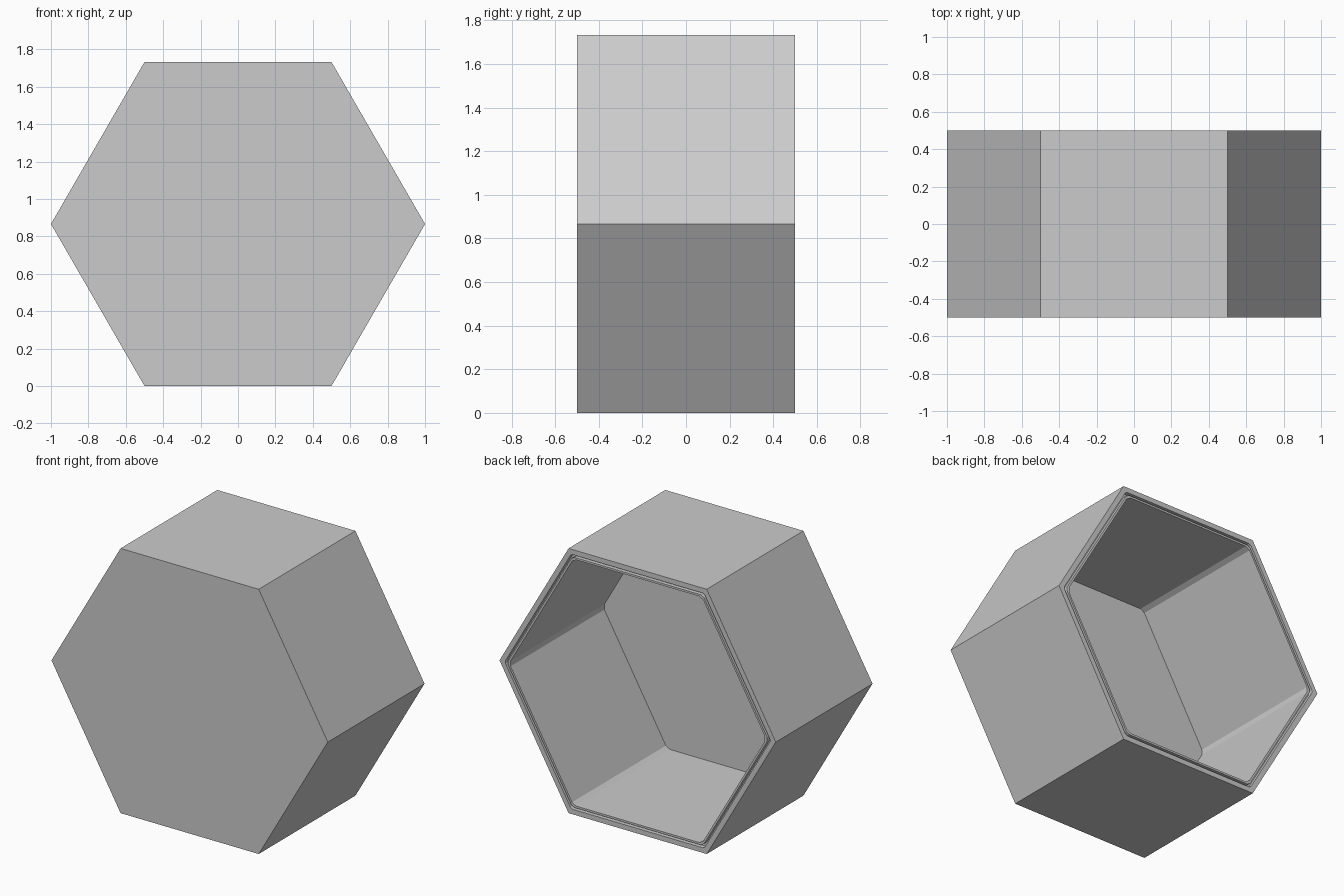
import bpy, bmesh, math
from mathutils import Vector

if "Cube" in bpy.data.objects:
    bpy.data.objects.remove(bpy.data.objects["Cube"])

APOTHEM = math.sqrt(3) / 2


def hex_ring(bm, radius, y, chamfer):
    """Hexagon in the xz plane with each corner cut back by chamfer."""
    corners = [Vector((radius * math.cos(math.radians(60 * i)), y,
                       APOTHEM + radius * math.sin(math.radians(60 * i)))) for i in range(6)]
    ring = []
    for i, c in enumerate(corners):
        for other in (corners[i - 1], corners[(i + 1) % 6]):
            ring.append(bm.verts.new(c + (other - c).normalized() * chamfer))
    return ring


# Profile from the closed front, over the grooved rim, into the cavity:
# (radius, y, corner chamfer)
profile = [
    (1.0, -0.5, 0.0),
    (1.0, 0.5, 0.0),
    (0.962, 0.5, 0.01),      # flat rim
    (0.962, 0.47, 0.01),     # groove
    (0.945, 0.47, 0.015),
    (0.945, 0.5, 0.015),     # inner lip
    (0.93, 0.5, 0.02),
    (0.93, -0.47, 0.02),     # cavity floor
]

bm = bmesh.new()
rings = [hex_ring(bm, *p) for p in profile]
for a, b in zip(rings, rings[1:]):
    for i in range(12):
        j = (i + 1) % 12
        bm.faces.new((a[i], a[j], b[j], b[i]))
bm.faces.new(rings[0])
bm.faces.new(rings[-1])
bmesh.ops.remove_doubles(bm, verts=bm.verts, dist=1e-5)
bmesh.ops.recalc_face_normals(bm, faces=bm.faces)

mesh = bpy.data.meshes.new("hexagonal_box")
bm.to_mesh(mesh)
bm.free()
box = bpy.data.objects.new("hexagonal_box", mesh)
bpy.context.collection.objects.link(box)
